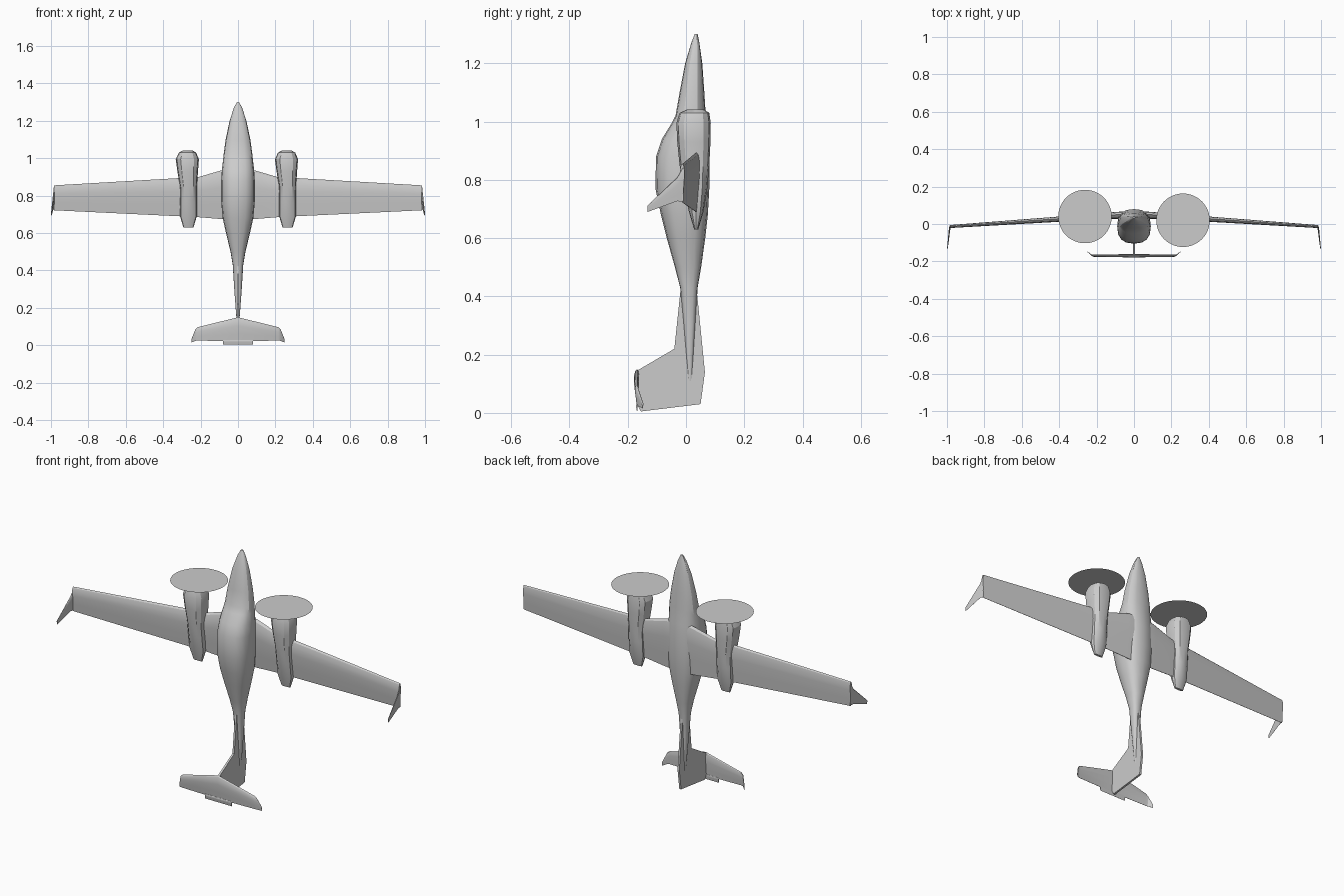
import bpy, bmesh
from math import cos, sin, pi, copysign
from mathutils import Vector

if "Cube" in bpy.data.objects:
    bpy.data.objects.remove(bpy.data.objects["Cube"])


def make_object(name, bm, mirror=False, smooth=None):
    bmesh.ops.recalc_face_normals(bm, faces=bm.faces)
    mesh = bpy.data.meshes.new(name)
    bm.to_mesh(mesh)
    bm.free()
    ob = bpy.data.objects.new(name, mesh)
    bpy.context.collection.objects.link(ob)
    if mirror:
        ob.modifiers.new("Mirror", 'MIRROR')
    if smooth:
        bpy.ops.object.select_all(action='DESELECT')
        ob.select_set(True)
        bpy.context.view_layer.objects.active = ob
        bpy.ops.object.shade_smooth_by_angle(angle=smooth)
    return ob


def loft(name, rings, cap_start=True, mirror=False, smooth=None):
    """Skin a list of equal-length point rings."""
    bm = bmesh.new()
    rows = [[bm.verts.new(p) for p in ring] for ring in rings]
    n = len(rows[0])
    for a, b in zip(rows, rows[1:]):
        for i in range(n):
            j = (i + 1) % n
            bm.faces.new((a[i], a[j], b[j], b[i]))
    if cap_start:
        bm.faces.new(rows[0])
    bm.faces.new(rows[-1])
    return make_object(name, bm, mirror, smooth)


def oval(cx, hw, y0, y1, z, n=16, power=2.5):
    """Rounded-box cross-section across the flight axis."""
    cy, hy, e = (y0 + y1) / 2, (y1 - y0) / 2, 2 / power
    ring = []
    for i in range(n):
        c, s = cos(2 * pi * i / n), sin(2 * pi * i / n)
        ring.append((cx + hw * copysign(abs(c) ** e, c),
                     cy + hy * copysign(abs(s) ** e, s), z))
    return ring


# chord fraction, thickness offset (upper side negative)
AIRFOIL = [(0, 0), (.04, -.32), (.15, -.55), (.35, -.6), (.7, -.3), (1, -.03),
           (1, .03), (.7, .2), (.35, .4), (.15, .38), (.04, .24)]


def foil(x, y, lead, trail, thick, upright=False):
    ring = []
    for t, o in AIRFOIL:
        z = lead + (trail - lead) * t
        ring.append((x + o * thick, y, z) if upright else (x, y + o * thick, z))
    return ring


def plate(name, outline, thick):
    """Flat outline in the y-z plane, thickened about x = 0."""
    bm = bmesh.new()
    face = bm.faces.new([bm.verts.new((-thick / 2, y, z)) for y, z in outline])
    out = bmesh.ops.extrude_face_region(bm, geom=[face])
    moved = [v for v in out["geom"] if isinstance(v, bmesh.types.BMVert)]
    bmesh.ops.translate(bm, verts=moved, vec=Vector((thick, 0, 0)))
    return make_object(name, bm)


# Fuselage: z, half width, roof y, belly y
body = [(1.3, .006, .03, .04), (1.27, .022, .018, .046), (1.2, .045, -.003, .056),
        (1.1, .066, -.022, .063), (1.02, .077, -.036, .068), (.99, .08, -.052, .07),
        (.94, .086, -.083, .075), (.88, .09, -.103, .08), (.77, .09, -.105, .08),
        (.68, .082, -.086, .075), (.6, .064, -.066, .066), (.5, .04, -.038, .052),
        (.43, .028, -.02, .04), (.3, .02, -.008, .032), (.11, .006, .008, .02)]
loft("fuselage", [oval(0, w, a, b, z) for z, w, a, b in body], smooth=.5)

# Main wings
loft("wings", [foil(0, .055, .955, .67, .04), foil(.09, .05, .935, .675, .037),
               foil(.21, .042, .9, .685, .032), foil(.985, -.012, .855, .722, .016)],
     cap_start=False, mirror=True, smooth=.5)

# Upturned wing tips
loft("winglets", [foil(.983, -.008, .85, .725, .008, True),
                  foil(.987, -.03, .81, .727, .008, True),
                  foil(.998, -.132, .712, .69, .004, True)], mirror=True, smooth=.5)

# Engine nacelles: z, half width, upper y, lower y, sideways shift
pod = [(1.042, .025, .005, .06, -.004), (1.03, .046, -.022, .08, -.005),
       (.995, .062, -.033, .085, -.006), (.93, .055, -.03, .084, -.004),
       (.85, .046, -.022, .08, 0), (.77, .046, -.008, .073, 0),
       (.69, .045, .01, .06, 0), (.63, .027, .028, .042, 0)]
for side, cx, disc_y in (("left", -.265, .04), ("right", .265, .02)):
    loft(side + "_nacelle",
         [oval(cx + dx, w, a, b, z, 12) for z, w, a, b, dx in pod], smooth=.5)
    # Spinning propeller shown as a flat disc
    bm = bmesh.new()
    bm.faces.new([bm.verts.new((copysign(.262, cx) + .143 * cos(2 * pi * i / 48),
                                disc_y + .143 * sin(2 * pi * i / 48), 1.063))
                  for i in range(48)])
    make_object(side + "_propeller_disc", bm)

# Vertical fin with the keel below the tail boom
plate("tail_fin", [(-.018, .43), (-.04, .22), (-.168, .145), (-.168, .03), (-.155, .005),
                   (.05, .03), (.065, .14), (.036, .43)], .011)

# Tailplane with drooped tips
loft("tailplane", [foil(0, -.168, .15, .022, .018), foil(.215, -.168, .097, .025, .012),
                   foil(.228, -.165, .086, .024, .008), foil(.248, -.148, .035, .015, .004)],
     cap_start=False, mirror=True, smooth=.5)

# Elevator trim tab
loft("trim_tab", [foil(x, -.168, .03, .003, .006) for x in (-.08, .08)])
